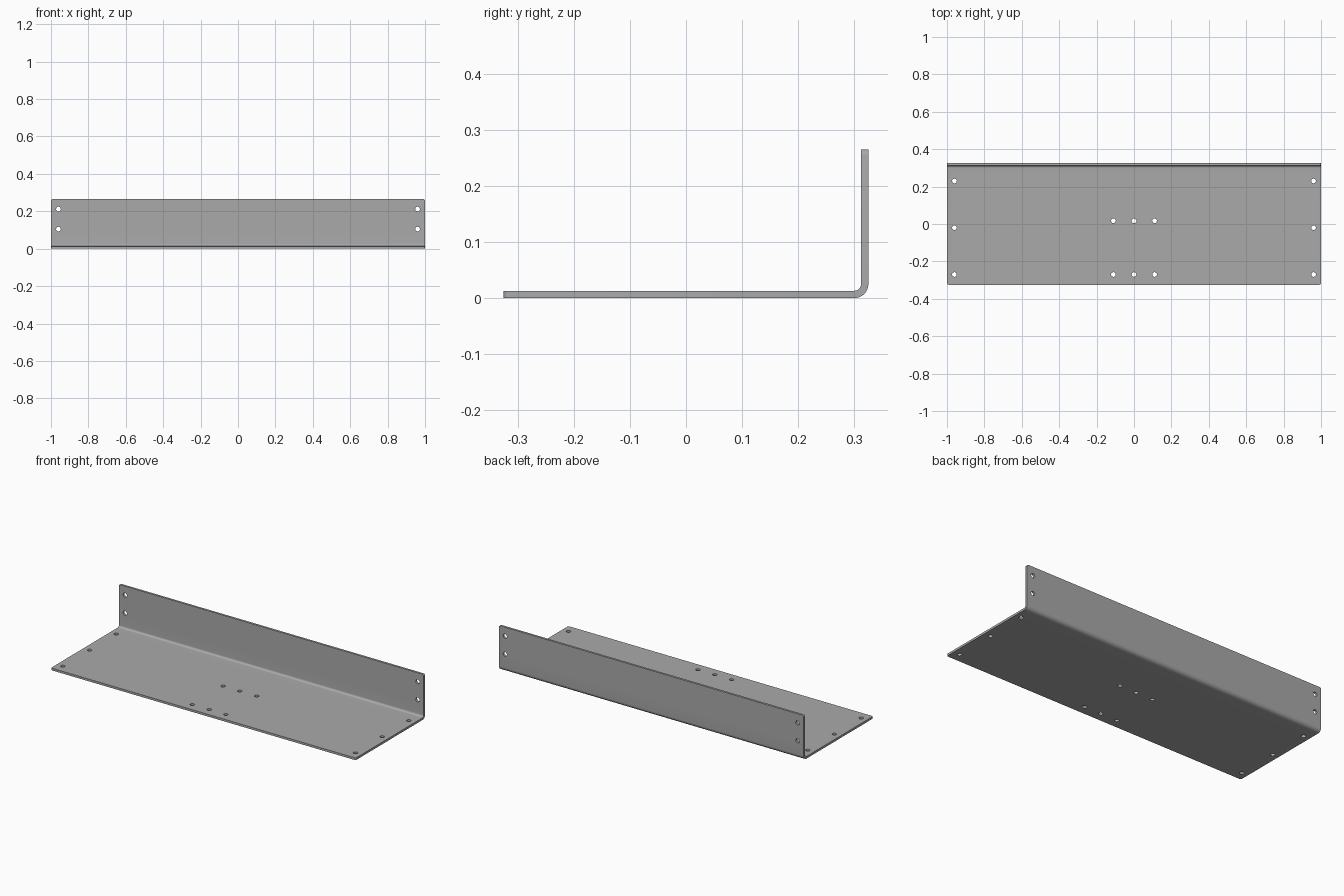
import bpy, bmesh
from math import sin, cos, pi, radians
from mathutils import Matrix

cube = bpy.data.objects.get("Cube")
if cube:
    bpy.data.objects.remove(cube, do_unlink=True)

DEPTH, HEIGHT, THICK = 0.325, 0.265, 0.013
R_OUT, R_IN, STEPS = 0.025, 0.012, 10
HOLE_R, CORNER_R = 0.0125, 0.01

# Plain steel grey
steel = bpy.data.materials.new("steel_grey")
steel.use_nodes = True
grey = (0.4, 0.4, 0.4, 1)
steel.diffuse_color = grey
steel.node_tree.nodes["Principled BSDF"].inputs["Base Color"].default_value = grey


def make_object(name, bm):
    bmesh.ops.recalc_face_normals(bm, faces=bm.faces)
    mesh = bpy.data.meshes.new(name)
    bm.to_mesh(mesh)
    bm.free()
    mesh.materials.append(steel)
    obj = bpy.data.objects.new(name, mesh)
    bpy.context.collection.objects.link(obj)
    return obj


def bend(radius):
    """Quarter arc from the base plate up into the back flange."""
    cy, cz = DEPTH - R_OUT, R_OUT
    angles = [pi / 2 * i / STEPS for i in range(STEPS + 1)]
    return [(cy + radius * sin(a), cz - radius * cos(a)) for a in angles]


# Folded sheet: L profile swept along x
profile = [(-DEPTH, 0)] + bend(R_OUT) + [(DEPTH, HEIGHT), (DEPTH - THICK, HEIGHT)]
profile += bend(R_IN)[::-1] + [(-DEPTH, THICK)]
bm = bmesh.new()
face = bm.faces.new([bm.verts.new((-1, y, z)) for y, z in profile])
ext = bmesh.ops.extrude_face_region(bm, geom=[face])
bmesh.ops.translate(bm, vec=(2, 0, 0),
                    verts=[v for v in ext["geom"] if isinstance(v, bmesh.types.BMVert)])


# Rounded free corners of both flanges
def is_corner(edge):
    a, b = (v.co for v in edge.verts)
    if abs(a.x - b.x) > 0.001:
        return False
    front = max(a.y, b.y) < -DEPTH + 0.001
    top = min(a.z, b.z) > HEIGHT - 0.001
    return front or top


bmesh.ops.bevel(bm, geom=[e for e in bm.edges if is_corner(e)], offset=CORNER_R,
                segments=5, profile=0.5, affect='EDGES')
bracket = make_object("angle_bracket", bm)

# Hole cutters: edge and middle holes in the base, side holes in the flange
base_holes = [(s * 0.96, y) for s in (-1, 1) for y in (0.23, -0.02, -0.27)]
base_holes += [(x, y) for x in (-0.11, 0, 0.11) for y in (0.017, -0.27)]
flange_holes = [(s * 0.96, z) for s in (-1, 1) for z in (0.105, 0.212)]
places = [Matrix.Translation((x, y, THICK / 2)) for x, y in base_holes]
places += [Matrix.Translation((x, DEPTH - THICK / 2, z)) @ Matrix.Rotation(pi / 2, 4, 'X')
           for x, z in flange_holes]
bm = bmesh.new()
for place in places:
    bmesh.ops.create_cone(bm, cap_ends=True, segments=24, radius1=HOLE_R,
                          radius2=HOLE_R, depth=THICK * 3, matrix=place)
cutter = make_object("hole_cutter", bm)
cutter.hide_render = True
cutter.hide_viewport = True

cut = bracket.modifiers.new("holes", 'BOOLEAN')
cut.operation = 'DIFFERENCE'
cut.solver = 'EXACT'
cut.object = cutter

# Apply the holes, then smooth the bend and keep the sheet edges sharp
bpy.ops.object.select_all(action='DESELECT')
bracket.select_set(True)
bpy.context.view_layer.objects.active = bracket
bpy.ops.object.modifier_apply(modifier=cut.name)
bpy.data.objects.remove(cutter, do_unlink=True)
bpy.ops.object.shade_smooth_by_angle(angle=radians(30))
